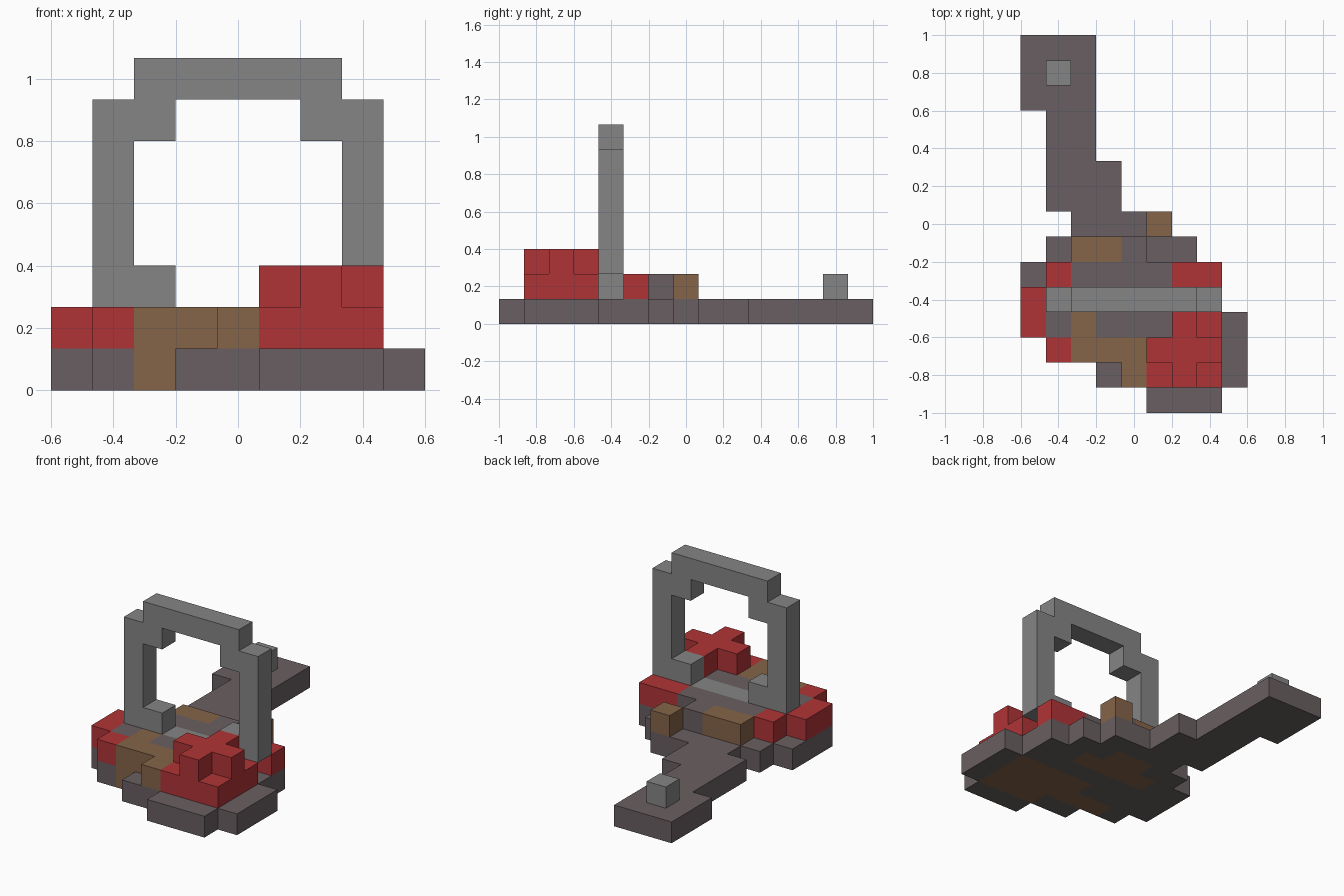
import bpy, bmesh
from mathutils import Vector

cube = bpy.data.objects.get("Cube")
if cube:
    bpy.data.objects.remove(cube, do_unlink=True)

UNIT = 2 / 15
ORIGIN = Vector((-4.5, -7.5, 0))
cells = {}  # grid position -> part name


def make_material(name, r, g, b):
    mat = bpy.data.materials.new(name)
    mat.use_nodes = True
    mat.diffuse_color = (r, g, b, 1)
    shader = next(n for n in mat.node_tree.nodes if n.type == "BSDF_PRINCIPLED")
    shader.inputs["Base Color"].default_value = (r, g, b, 1)
    shader.inputs["Roughness"].default_value = 0.8
    return mat


stone = make_material("dark stone", .141, .114, .119)
red = make_material("red", .434, .034, .037)
brown = make_material("brown", .235, .127, .065)
grey = make_material("light grey", .235, .235, .235)


def fill(part, xs, ys, zs):
    """Fill an inclusive range of grid blocks with a part."""
    for x in range(xs[0], xs[1] + 1):
        for y in range(ys[0], ys[1] + 1):
            for z in range(zs[0], zs[1] + 1):
                cells[x, y, z] = part


def row(part, y, z, first, last):
    fill(part, (first, last), (y, y), (z, z))


# Base slab: one run of blocks per row, front to back
for y, (first, last) in enumerate([(5, 7), (3, 8), (1, 8), (0, 8), (0, 7), (0, 7), (1, 6), (2, 5)]):
    row("base", y, 0, first, last)

# Stepped tail with a square end
fill("tail", (1, 3), (8, 9), (0, 0))
fill("tail", (1, 2), (10, 11), (0, 0))
fill("tail", (0, 2), (12, 14), (0, 0))
row("tail_stud", 13, 1, 1, 1)

# Brown patches set in the base
fill("front_underside_patch", (5, 7), (1, 3), (0, 0))
row("front_underside_patch", 2, 0, 2, 4)
row("front_underside_patch", 3, 0, 4, 4)
row("rear_underside_patch", 5, 0, 2, 5)
row("rear_underside_patch", 6, 0, 3, 4)

# Second layer: stone core
row("core", 3, 1, 1, 5)
row("core", 5, 1, 2, 5)
row("core", 6, 1, 4, 4)

# Second layer: brown pieces
row("front_brown_piece", 1, 1, 4, 4)
row("front_brown_piece", 2, 1, 2, 4)
row("front_brown_piece", 3, 1, 2, 2)
row("rear_brown_piece", 6, 1, 2, 3)
row("rear_brown_stud", 7, 1, 5, 5)

# Red pieces around the rim
fill("right_red_piece", (0, 0), (3, 4), (1, 1))
row("right_red_piece", 2, 1, 1, 1)
row("right_red_piece", 5, 1, 1, 1)
row("left_red_piece", 5, 1, 6, 7)

# Red mound topped by a plus
fill("red_mound", (5, 7), (1, 2), (1, 1))
row("red_mound", 3, 1, 6, 7)
row("red_plus", 2, 2, 5, 7)
fill("red_plus", (6, 6), (1, 3), (2, 2))

# Upright ring, mirrored side to side
for z in (1, 7):
    row("ring", 4, z, 2, 6)
for side in (1, 7):
    fill("ring", (side, side), (4, 4), (2, 6))
for step in (2, 6):
    for z in (2, 6):
        row("ring", 4, z, step, step)


def material_for(part):
    if "red" in part:
        return red
    if "brown" in part or "patch" in part:
        return brown
    if part in ("ring", "tail_stud"):
        return grey
    return stone


def build(part):
    """Make one mesh from the exposed faces of a part's blocks."""
    bm = bmesh.new()
    for pos, owner in cells.items():
        if owner != part:
            continue
        center = Vector(pos) + ORIGIN + Vector((.5, .5, .5))
        for axis in range(3):
            for sign in (-1, 1):
                step = Vector((0, 0, 0))
                step[axis] = sign
                beside = tuple(int(p + s) for p, s in zip(pos, step))
                if beside in cells:
                    continue
                u, v = Vector((0, 0, 0)), Vector((0, 0, 0))
                u[(axis + 1) % 3] = .5
                v[(axis + 2) % 3] = .5 * sign
                mid = center + step / 2
                corners = (mid - u - v, mid + u - v, mid + u + v, mid - u + v)
                bm.faces.new([bm.verts.new(c * UNIT) for c in corners])
    bmesh.ops.remove_doubles(bm, verts=bm.verts, dist=UNIT / 100)
    mesh = bpy.data.meshes.new(part)
    bm.to_mesh(mesh)
    bm.free()
    mesh.materials.append(material_for(part))
    bpy.context.collection.objects.link(bpy.data.objects.new(part, mesh))


for part in dict.fromkeys(cells.values()):
    build(part)
